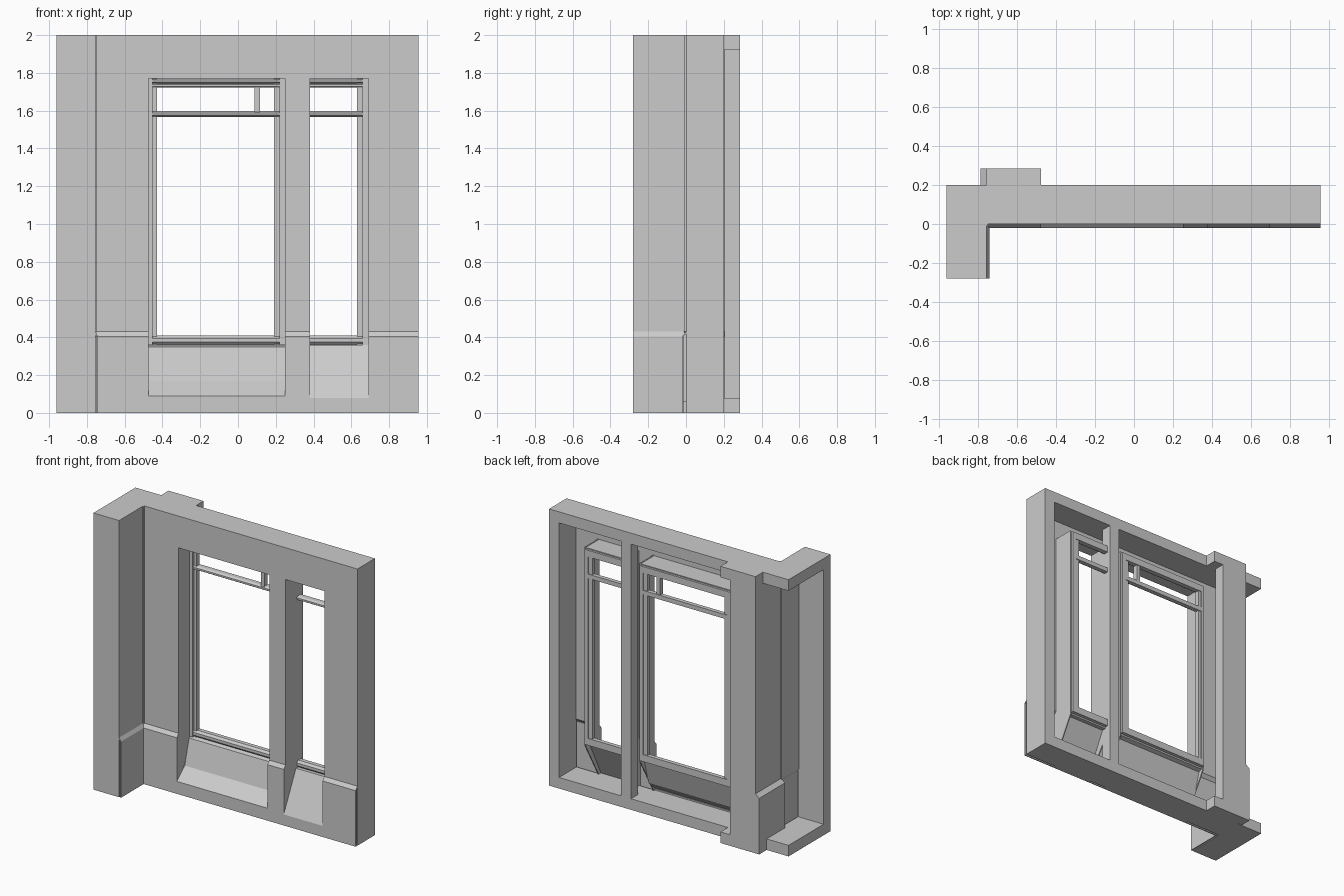
import bpy, bmesh
from mathutils import Vector

if "Cube" in bpy.data.objects:
    bpy.data.objects.remove(bpy.data.objects["Cube"])


def mesh_object(name, build):
    bm = bmesh.new()
    build(bm)
    bmesh.ops.recalc_face_normals(bm, faces=bm.faces[:])
    me = bpy.data.meshes.new(name)
    bm.to_mesh(me)
    bm.free()
    ob = bpy.data.objects.new(name, me)
    bpy.context.collection.objects.link(ob)
    return ob


def prism(name, pts, lo, hi, axis='x'):
    """Extrude a closed profile: (y, z) along x, or (x, z) along y."""
    def build(bm):
        vs = [bm.verts.new((lo, a, b) if axis == 'x' else (a, lo, b)) for a, b in pts]
        f = bm.faces.new(vs)
        r = bmesh.ops.extrude_face_region(bm, geom=[f])
        move = Vector((hi - lo, 0, 0)) if axis == 'x' else Vector((0, hi - lo, 0))
        bmesh.ops.translate(bm, vec=move,
                            verts=[g for g in r['geom'] if isinstance(g, bmesh.types.BMVert)])
    return mesh_object(name, build)


def box(name, x, y, z):
    return prism(name, [(y[0], z[0]), (y[1], z[0]), (y[1], z[1]), (y[0], z[1])], *x)


T = 0.008          # shell thickness
B = 0.08           # structural frame thickness


def plinth(face, bulge, thick):
    """Thin upright shell section that steps out below z = 0.41."""
    outer = [(face + bulge, 0), (face + bulge, 0.405), (face, 0.43), (face, 2)]
    return outer + [(a + thick, b) for a, b in reversed(outer)]


# Structural frame: top and bottom slabs of the L plan plus the rear pier
for tag, z in (("bottom", (0, B)), ("top", (2 - B, 2))):
    box(f"wall_{tag}_slab", (-0.755, 0.955), (0, 0.2), z)
    box(f"return_{tag}_slab", (-0.96, -0.755), (-0.28, 0.2), z)
    box(f"pier_{tag}_slab", (-0.755, -0.475), (0.2, 0.285), z)

# Uprights of the structural frame
box("right_post", (0.955 - B, 0.955), (0, 0.2), (0, 2))
box("middle_post", (0.30, 0.38), (0.12, 0.2), (B, 2 - B))
box("return_post", (-0.96, -0.755), (-0.28, -0.2), (0, 2))
box("rear_pier", (-0.755, -0.55), (0.205, 0.285), (0, 2))

# Facade shells with projecting plinth
for name, x in (("left_facade", (-0.755, -0.475)),
                ("column_facade", (0.25, 0.38)),
                ("right_facade", (0.69, 0.955))):
    prism(name, plinth(0, -0.02, T), *x)
prism("return_facade", plinth(-0.755, 0.015, -T), -0.28, 0, 'y')
prism("pier_side_facade", plinth(-0.755, -0.03, T), -0.01, 0.285, 'y')
prism("pier_plinth", [(-0.785, 0), (-0.785, 0.405), (-0.755, 0.43), (-0.755, 0)],
      0.205, 0.285, 'y')

# Window jambs, following the plinth at the front
for name, x, depth in (("left_jamb", -0.475, 0.16), ("column_left_jamb", 0.25, 0.16),
                       ("column_right_jamb", 0.38 - T, 0.19), ("right_jamb", 0.69, 0.16)):
    lo = x - T if name == "left_jamb" else x
    prism(name, [(-0.02, 0.06), (-0.02, 0.405), (0, 0.43), (0, 1.78),
                 (depth, 1.78), (depth, 0.34), (0.0, 0.06)], lo, lo + T)

# Each bay: lintel face, soffit, base face and sloping sill
slopes = ([(-0.02, 0.09), (0.07, 0.17), (0.12, 0.35), (0.15, 0.36)],
          [(-0.02, 0.08), (0.12, 0.36), (0.15, 0.36)])
for side, x, slope in (("left", (-0.475, 0.25), slopes[0]), ("right", (0.38, 0.69), slopes[1])):
    box(f"{side}_lintel", x, (0, T), (1.77, 2))
    box(f"{side}_soffit", x, (0, 0.16), (1.77, 1.777))
    box(f"{side}_base", x, (-0.02, 0), (0, slope[0][1]))
    prism(f"{side}_sill", slope + [(y, z - 0.012) for y, z in reversed(slope)], *x)


def rail(name, x, z):
    """Window rail with a chamfered front edge."""
    c = (z[1] - z[0]) * 0.3
    prism(name, [(0.13, z[0] + c), (0.145, z[0]), (0.175, z[0]), (0.175, z[1]),
                 (0.145, z[1]), (0.13, z[1] - c)], *x)


# Window frames: rails, stiles and a short fanlight bar
for side, x in (("left", (-0.475, 0.25)), ("right", (0.30, 0.69))):
    rail(f"{side}_top_rail", x, (1.745, 1.77))
    rail(f"{side}_inner_top_rail", x, (1.722, 1.745))
    rail(f"{side}_transom", x, (1.567, 1.598))
    rail(f"{side}_bottom_rail", x, (0.36, 0.41))
for name, x in (("left_stile", (-0.475, -0.428)), ("middle_stile", (0.19, 0.25)),
                ("right_stile", (0.63, 0.69))):
    m = (x[0] + x[1]) / 2
    outer = (x[0], m) if name == "left_stile" else (m, x[1])
    inner = (m, x[1]) if name == "left_stile" else (x[0], m)
    box(name + "_outer", outer, (0.125, 0.175), (0.36, 1.77))
    box(name + "_inner", inner, (0.14, 0.17), (0.36, 1.77))
box("fanlight_bar", (0.088, 0.116), (0.135, 0.17), (1.59, 1.73))
